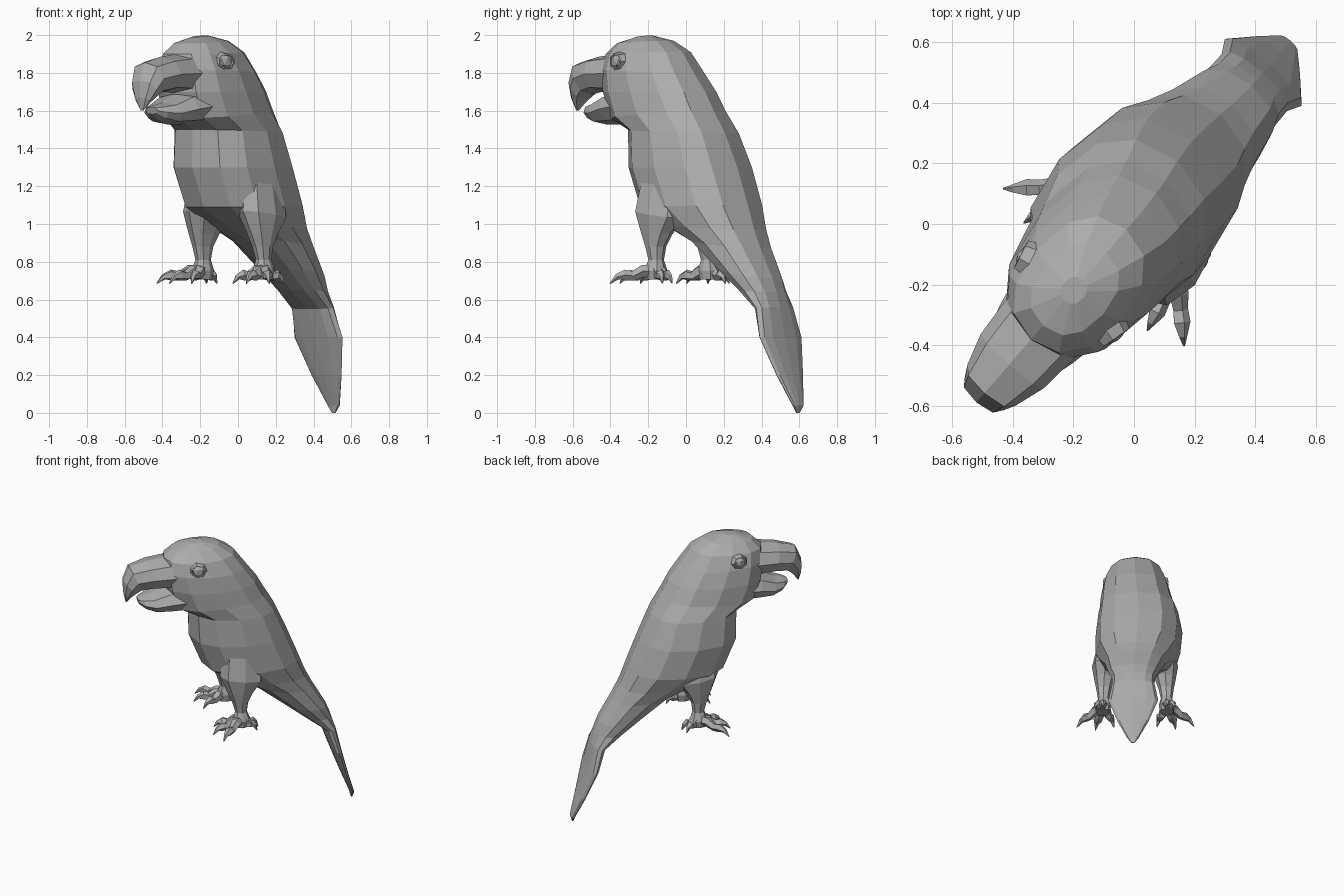
import bpy, bmesh, math
from mathutils import Matrix, Vector

cube = bpy.data.objects.get("Cube")
if cube:
    bpy.data.objects.remove(cube, do_unlink=True)

GREY = (0.42, 0.42, 0.42, 1)
grey = bpy.data.materials.new("plain grey")
grey.use_nodes = True
grey.diffuse_color = GREY
grey.node_tree.nodes["Principled BSDF"].inputs["Base Color"].default_value = GREY

# The bird is built facing -y, then the whole pose is turned to its diagonal
POSE = Matrix.Translation((-0.005, 0.004, 0)) @ Matrix.Rotation(math.radians(-41), 4, "Z")


def finish(name, bm, mirrored=False):
    bmesh.ops.recalc_face_normals(bm, faces=bm.faces)
    mesh = bpy.data.meshes.new(name)
    bm.to_mesh(mesh)
    bm.free()
    mesh.materials.append(grey)
    obj = bpy.data.objects.new(name, mesh)
    bpy.context.collection.objects.link(obj)
    obj.matrix_world = POSE
    if mirrored:
        obj.modifiers.new("Mirror", "MIRROR")
    return obj


def skin(bm, rings):
    """Join rings of points into a closed tube."""
    loops = [[bm.verts.new(p) for p in ring] for ring in rings]
    for a, b in zip(loops, loops[1:]):
        for i in range(len(a)):
            j = (i + 1) % len(a)
            bm.faces.new((a[i], a[j], b[j], b[i]))
    bm.faces.new(loops[0])
    bm.faces.new(loops[-1])


def soft(v, power):
    return math.copysign(abs(v) ** power, v)


def oval(front_y, front_z, back_y, back_z, half, cx=0, sides=12, power=.85):
    """Slightly boxy oval slice between a front and a back point of the profile."""
    ring = []
    for i in range(sides):
        t = math.tau * i / sides
        k = (1 - soft(math.cos(t), power)) / 2
        ring.append((cx + half * soft(math.sin(t), power),
                     front_y + (back_y - front_y) * k,
                     front_z + (back_z - front_z) * k))
    return ring


def tube(bm, path, radii, sides=5):
    """Tapered tube along a path."""
    path = [Vector(p) for p in path]
    rings = []
    for i, p in enumerate(path):
        d = path[min(i + 1, len(path) - 1)] - path[max(i - 1, 0)]
        turn = d.to_track_quat("Z", "Y")
        rings.append([p + turn @ Vector((radii[i] * math.cos(math.tau * s / sides),
                                         radii[i] * math.sin(math.tau * s / sides), 0))
                      for s in range(sides)])
    skin(bm, rings)


# Head, torso and tail in one skin: front point, back point, half width, centre
body = [
    (-.34, 1.99, -.25, 1.998, .04), (-.45, 1.955, -.13, 1.97, .125),
    (-.51, 1.90, -.03, 1.91, .18), (-.525, 1.82, .05, 1.80, .218),
    (-.515, 1.70, .125, 1.70, .238, -.005), (-.46, 1.56, .18, 1.60, .25, -.01),
    (-.335, 1.50, .25, 1.48, .268, -.022), (-.33, 1.30, .33, 1.30, .292, -.028),
    (-.245, 1.09, .41, 1.10, .285, -.022), (-.09, 1.0, .46, .97, .24, -.015),
    (.09, .92, .51, .87, .205, -.008), (.285, .77, .60, .715, .172),
    (.435, .65, .63, .64, .145), (.57, .55, .655, .56, .143),
    (.625, .40, .69, .40, .168), (.70, .20, .745, .20, .105),
    (.765, .04, .795, .04, .04), (.775, 0, .785, 0, .012),
]
bm = bmesh.new()
skin(bm, [oval(*r) for r in body])
finish("body_and_tail", bm)

# Beak halves with an open mouth between them
upper = [
    (-.45, 1.905, -.45, 1.69, .15), (-.62, 1.885, -.59, 1.70, .137),
    (-.745, 1.855, -.67, 1.685, .105), (-.785, 1.76, -.705, 1.665, .085),
    (-.785, 1.67, -.735, 1.64, .05), (-.77, 1.60, -.76, 1.603, .01),
]
lower = [
    (-.36, 1.72, -.32, 1.535, .18), (-.50, 1.69, -.46, 1.528, .155),
    (-.60, 1.645, -.57, 1.528, .125), (-.66, 1.63, -.64, 1.55, .085),
    (-.69, 1.62, -.68, 1.58, .04),
]
for name, rows in (("upper_beak", upper), ("lower_beak", lower)):
    bm = bmesh.new()
    skin(bm, [oval(*r, sides=8) for r in rows])
    finish(name, bm)

# Eyes: a flattened ball in a shallow lid ring
bm = bmesh.new()
place = Matrix.Translation((.2, -.32, 1.86)) @ Matrix.Rotation(math.radians(-14), 4, "Z")
bmesh.ops.create_icosphere(bm, subdivisions=1, radius=.042,
                           matrix=place @ Matrix.Diagonal((.5, 1, 1, 1)))
rings = []
for radius, out in ((.062, -.03), (.054, .008), (.044, .01), (.038, 0)):
    rings.append([place @ Vector((out, radius * math.cos(math.tau * i / 7),
                                  radius * .85 * math.sin(math.tau * i / 7))) for i in range(7)])
skin(bm, rings)
finish("eyes", bm, mirrored=True)

# Feathered thighs and bare shanks
leg = [
    (-.15, 1.22, .13, 1.20, .07, .185), (-.17, 1.07, .13, 1.03, .10, .19),
    (-.12, .95, .06, .95, .068, .205), (-.09, .88, .02, .88, .05, .21),
    (-.07, .81, .01, .81, .038, .212), (-.09, .755, .03, .755, .055, .215),
    (-.08, .705, .02, .705, .045, .215),
]
bm = bmesh.new()
skin(bm, [oval(*r, sides=8) for r in leg])
finish("legs", bm, mirrored=True)

# Toes with hooked claws
bm = bmesh.new()
start = Vector((.215, -.03, .75))
for x, y in ((.395, -.195), (.27, -.235), (.145, -.20), (.27, .065), (.215, .085)):
    path = [start + Vector(((x - start.x) * k, (y - start.y) * k, h))
            for k, h in ((0, 0), (.3, 0), (.5, -.025), (.68, -.02), (.85, -.03), (1, -.065))]
    tube(bm, path, (.035, .034, .027, .03, .016, .003))
finish("feet", bm, mirrored=True)
